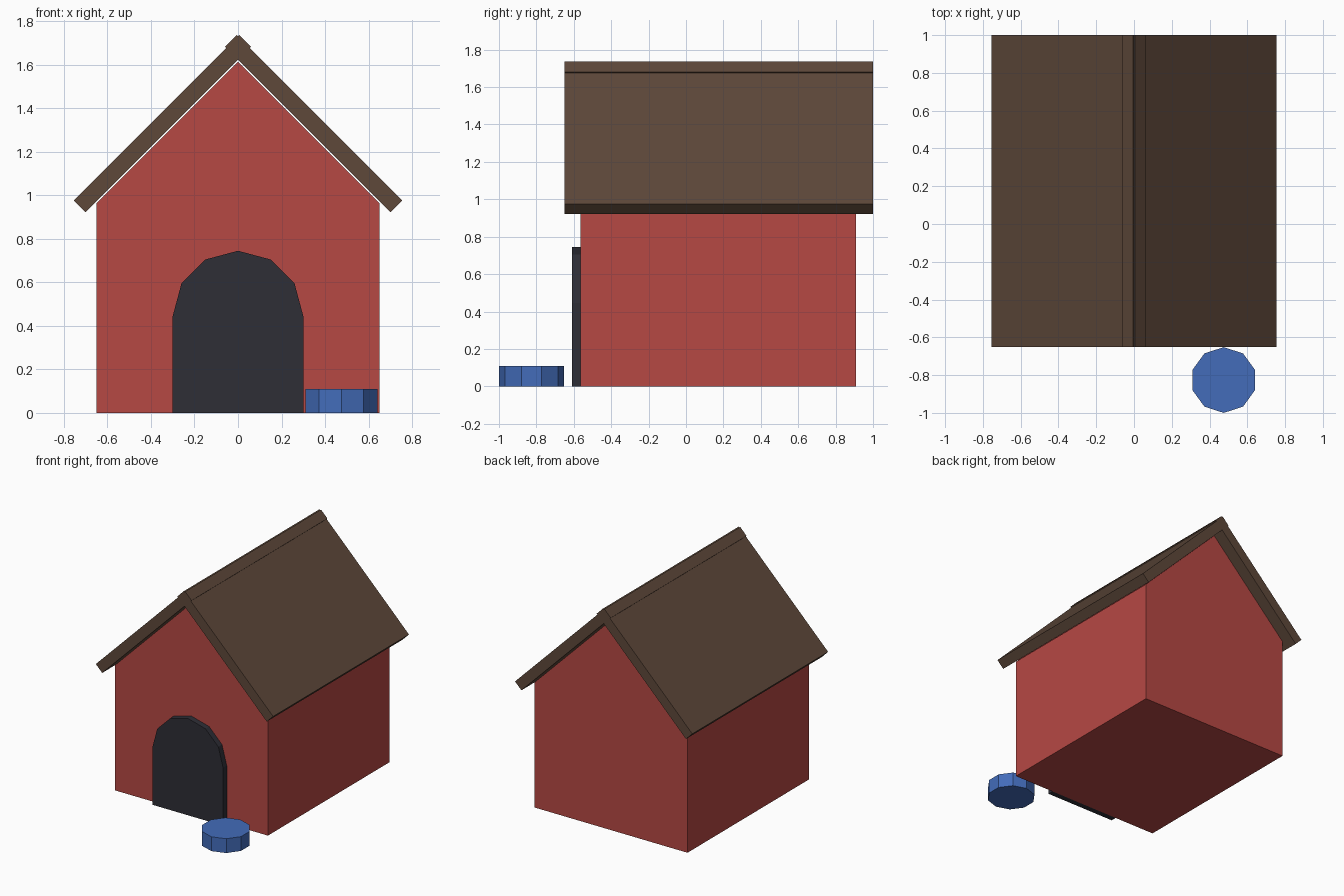
import bpy, bmesh, math

if "Cube" in bpy.data.objects:
    bpy.data.objects.remove(bpy.data.objects["Cube"])


def material(name, r, g, b):
    # 8-bit display colour to linear
    lin = [((c / 255 + 0.055) / 1.055) ** 2.4 for c in (r, g, b)]
    m = bpy.data.materials.new(name)
    m.diffuse_color = (*lin, 1)
    m.use_nodes = True
    m.node_tree.nodes["Principled BSDF"].inputs["Base Color"].default_value = m.diffuse_color
    return m


RED = material("red_paint", 182, 72, 68)
BROWN = material("brown_roof", 94, 72, 58)
DARK = material("dark_doorway", 46, 46, 54)
BLUE = material("blue_bowl", 67, 108, 186)


def extrude_profile(name, profile, y0, y1, mat):
    """Solid made from an (x, z) outline swept from y0 to y1."""
    bm = bmesh.new()
    face = bm.faces.new([bm.verts.new((x, y0, z)) for x, z in profile])
    out = bmesh.ops.extrude_face_region(bm, geom=[face])
    for v in out["geom"]:
        if isinstance(v, bmesh.types.BMVert):
            v.co.y = y1
    bmesh.ops.recalc_face_normals(bm, faces=bm.faces)
    mesh = bpy.data.meshes.new(name)
    bm.to_mesh(mesh)
    bm.free()
    mesh.materials.append(mat)
    obj = bpy.data.objects.new(name, mesh)
    bpy.context.collection.objects.link(obj)
    return obj


# Gabled house body
extrude_profile("house_body",
                [(-0.65, 0), (0.65, 0), (0.65, 0.963), (0, 1.613), (-0.65, 0.963)],
                -0.565, 0.91, RED)

# Two roof slabs that cross slightly at the ridge
slab = [(-0.006, 1.736), (0.754, 0.976), (0.70, 0.922), (-0.06, 1.682)]
for side, s in (("right", 1), ("left", -1)):
    extrude_profile(f"roof_slab_{side}", [(s * x, z) for x, z in slab],
                    -0.65, 1.0, BROWN)

# Arched doorway panel standing proud of the front wall
arch = [(0.3 * math.cos(math.radians(a)), 0.445 + 0.3 * math.sin(math.radians(a)))
        for a in range(0, 181, 30)]
extrude_profile("doorway", [(-0.3, 0), (0.3, 0)] + arch, -0.61, -0.565, DARK)

# Ten-sided food bowl
bpy.ops.mesh.primitive_cylinder_add(vertices=10, radius=0.174, depth=0.11,
                                    location=(0.475, -0.826, 0.055))
bowl = bpy.context.object
bowl.name = "food_bowl"
bowl.data.materials.append(BLUE)
